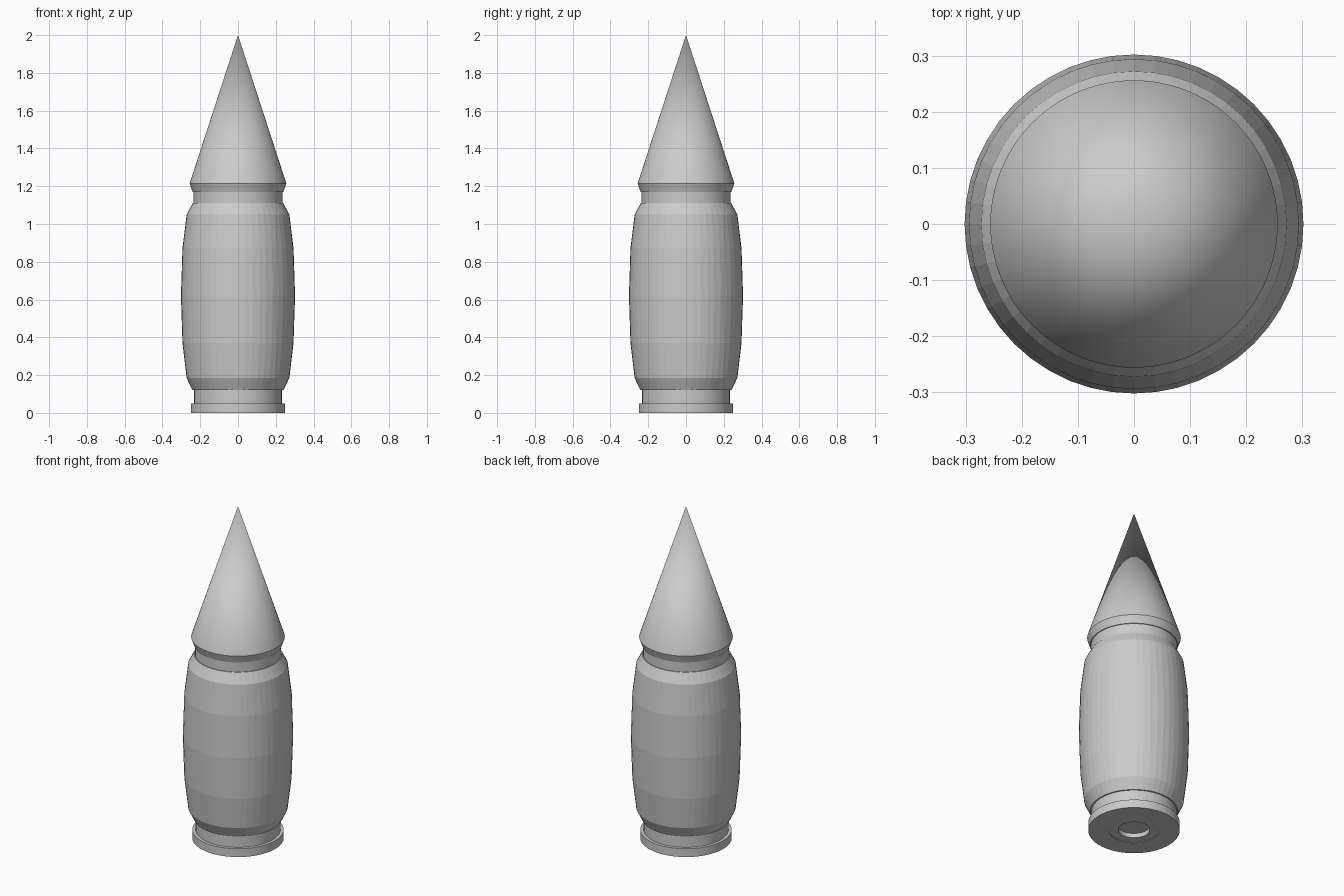
import bpy
import bmesh
import math
from mathutils import Matrix

cube = bpy.data.objects.get("Cube")
if cube:
    bpy.data.objects.remove(cube, do_unlink=True)

grey = bpy.data.materials.new("plain_grey")
grey.use_nodes = True
colour = (0.6, 0.6, 0.6, 1)
grey.diffuse_color = colour
grey.node_tree.nodes["Principled BSDF"].inputs["Base Color"].default_value = colour


def lathe(name, profile, sides, smooth=False):
    """Turn a list of (radius, height) points around the z axis."""
    bm = bmesh.new()
    verts = [bm.verts.new((r, 0, z)) for r, z in profile]
    edges = [bm.edges.new(pair) for pair in zip(verts, verts[1:])]
    bmesh.ops.spin(bm, geom=verts + edges, axis=(0, 0, 1), cent=(0, 0, 0),
                   angle=math.tau, steps=sides)
    bmesh.ops.remove_doubles(bm, verts=bm.verts, dist=0.0002)
    bmesh.ops.recalc_face_normals(bm, faces=bm.faces)
    mesh = bpy.data.meshes.new(name)
    bm.to_mesh(mesh)
    bm.free()
    mesh.materials.append(grey)
    obj = bpy.data.objects.new(name, mesh)
    bpy.context.collection.objects.link(obj)
    if smooth:
        bpy.ops.object.select_all(action="DESELECT")
        obj.select_set(True)
        bpy.context.view_layer.objects.active = obj
        bpy.ops.object.shade_smooth_by_angle(angle=math.radians(20))
    return obj


# Base rim with a round pocket underneath
lathe("base_rim", [(0, 0.03), (0.137, 0.03), (0.137, 0), (0.25, 0),
                   (0.25, 0.05), (0.232, 0.05), (0.232, 0.13), (0, 0.13)], 64, True)

# Primer disc with its central hole
lathe("primer", [(0, 0.12), (0.086, 0.12), (0.086, 0.003),
                 (0.137, 0.003), (0.137, 0.125), (0, 0.125)], 64, True)

# Barrel-shaped, faceted case
lathe("case", [(0, 0.12), (0.24, 0.12), (0.272, 0.185), (0.294, 0.37),
               (0.302, 0.62), (0.294, 0.87), (0.272, 1.05), (0.24, 1.11), (0, 1.11)], 48)

# Neck between case and tip
lathe("neck", [(0, 1.1), (0.235, 1.1), (0.235, 1.18), (0, 1.18)], 64, True)

# Pointed tip with an undercut lip
lathe("tip", [(0, 1.17), (0.24, 1.17), (0.256, 1.215), (0, 2)], 96, True)
